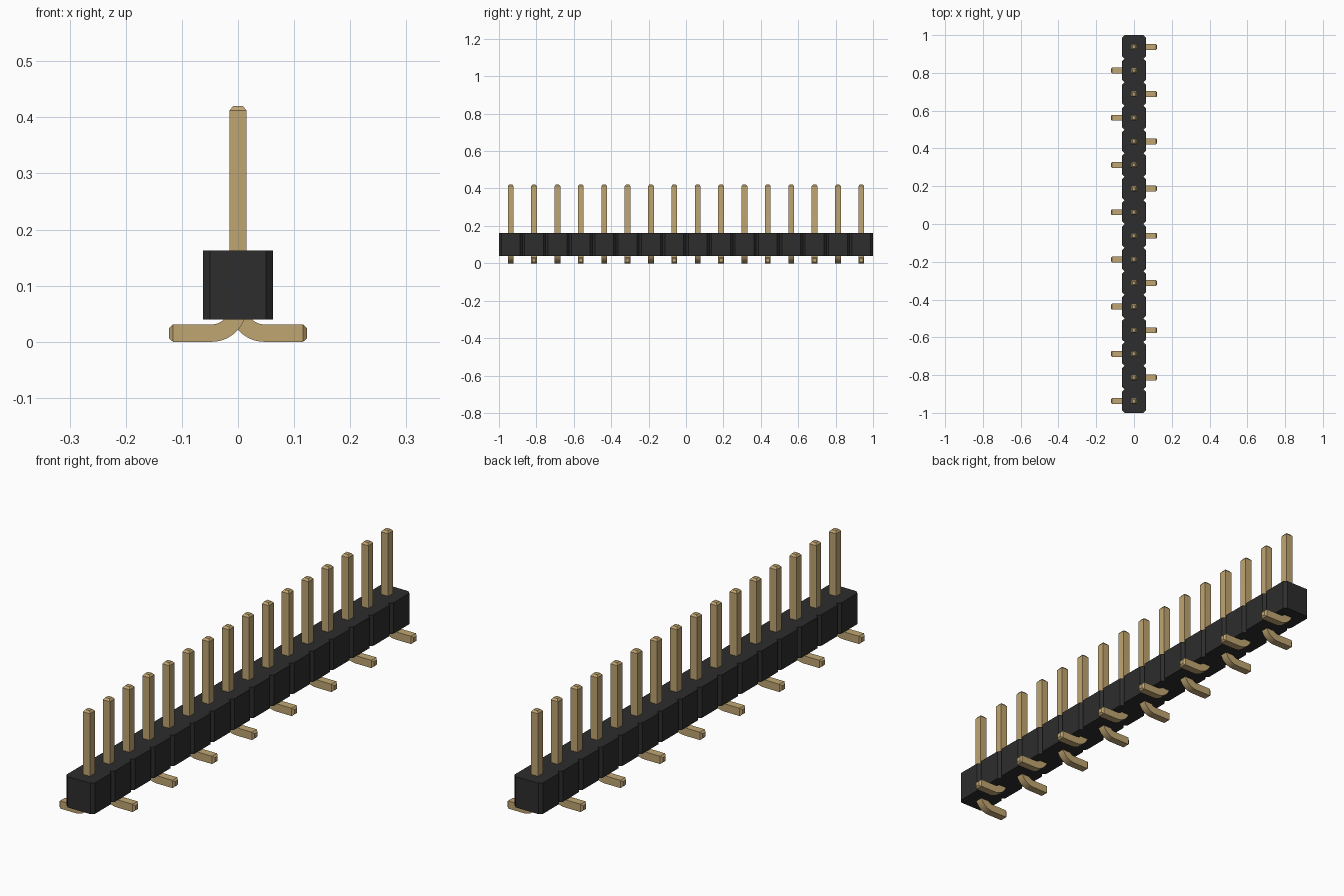
import bpy, bmesh
from math import sin, cos, pi, radians
from mathutils import Vector

cube = bpy.data.objects.get("Cube")
if cube:
    bpy.data.objects.remove(cube, do_unlink=True)

COUNT = 16
PITCH = 2 / COUNT
HALF = 0.0155                 # half thickness of a pin
BODY_HALF = PITCH / 2
CHAMFER = 0.0125
BODY_BOTTOM, BODY_TOP = 0.04, 0.163


def material(name, color):
    mat = bpy.data.materials.new(name)
    mat.use_nodes = True
    mat.diffuse_color = color
    mat.node_tree.nodes["Principled BSDF"].inputs["Base Color"].default_value = color
    return mat


def mesh_from(bm, name, mat):
    bmesh.ops.recalc_face_normals(bm, faces=bm.faces[:])
    mesh = bpy.data.meshes.new(name)
    bm.to_mesh(mesh)
    bm.free()
    mesh.materials.append(mat)
    return mesh


def add_object(name, mesh, y=0.0, turn=0.0):
    obj = bpy.data.objects.new(name, mesh)
    obj.location.y = y
    obj.rotation_euler.z = turn
    bpy.context.collection.objects.link(obj)
    return obj


black = material("black plastic", (0.026, 0.026, 0.026, 1))
gold = material("gold metal", (0.53, 0.38, 0.17, 1))

# Housing: one extruded outline, notched between neighbouring pins
side = []
for i in range(COUNT):
    y = -1 + i * PITCH
    inner = BODY_HALF - CHAMFER
    if i == 0:
        side.append((inner, y))
    side += [(BODY_HALF, y + CHAMFER), (BODY_HALF, y + PITCH - CHAMFER),
             (inner, y + PITCH)]
outline = side + [(-x, y) for x, y in reversed(side)]
bm = bmesh.new()
base = bm.faces.new([bm.verts.new((x, y, BODY_BOTTOM)) for x, y in outline])
top = bmesh.ops.extrude_face_region(bm, geom=[base], use_keep_orig=True)
bmesh.ops.translate(bm, vec=(0, 0, BODY_TOP - BODY_BOTTOM),
                    verts=[v for v in top["geom"] if isinstance(v, bmesh.types.BMVert)])
add_object("housing", mesh_from(bm, "housing", black))

# Pin: a square section swept down the post, round the bend and along the foot
RADIUS = 0.047
STEPS = 10
stations = [(0, 0.42, 0, 0.009), (0, 0.412, 0, HALF)]     # x, z, turn, half size
for i in range(STEPS + 1):
    a = pi / 2 * i / STEPS
    stations.append((RADIUS * (1 - cos(a)), HALF + RADIUS * (1 - sin(a)), a, HALF))
stations += [(0.116, HALF, pi / 2, HALF), (0.123, HALF, pi / 2, 0.009)]

bm = bmesh.new()
rings = []
for x, z, a, h in stations:
    across = Vector((cos(a), 0, sin(a))) * h
    deep = Vector((0, h, 0))
    centre = Vector((x, 0, z))
    rings.append([bm.verts.new(centre + across * u + deep * v)
                  for u, v in ((-1, -1), (1, -1), (1, 1), (-1, 1))])
for r, s in zip(rings, rings[1:]):
    for k in range(4):
        n = (k + 1) % 4
        bm.faces.new((r[k], r[n], s[n], s[k]))
bm.faces.new(rings[0])
bm.faces.new(rings[-1])
pin_mesh = mesh_from(bm, "pin", gold)

# Row of pins, feet alternating between the two sides
for i in range(COUNT):
    pin = add_object(f"pin_{i + 1}", pin_mesh, -1 + (i + 0.5) * PITCH,
                     0 if i % 2 else pi)

# Smooth only the bend
bpy.ops.object.select_all(action='DESELECT')
pin.select_set(True)
bpy.context.view_layer.objects.active = pin
bpy.ops.object.shade_smooth_by_angle(angle=radians(25))
